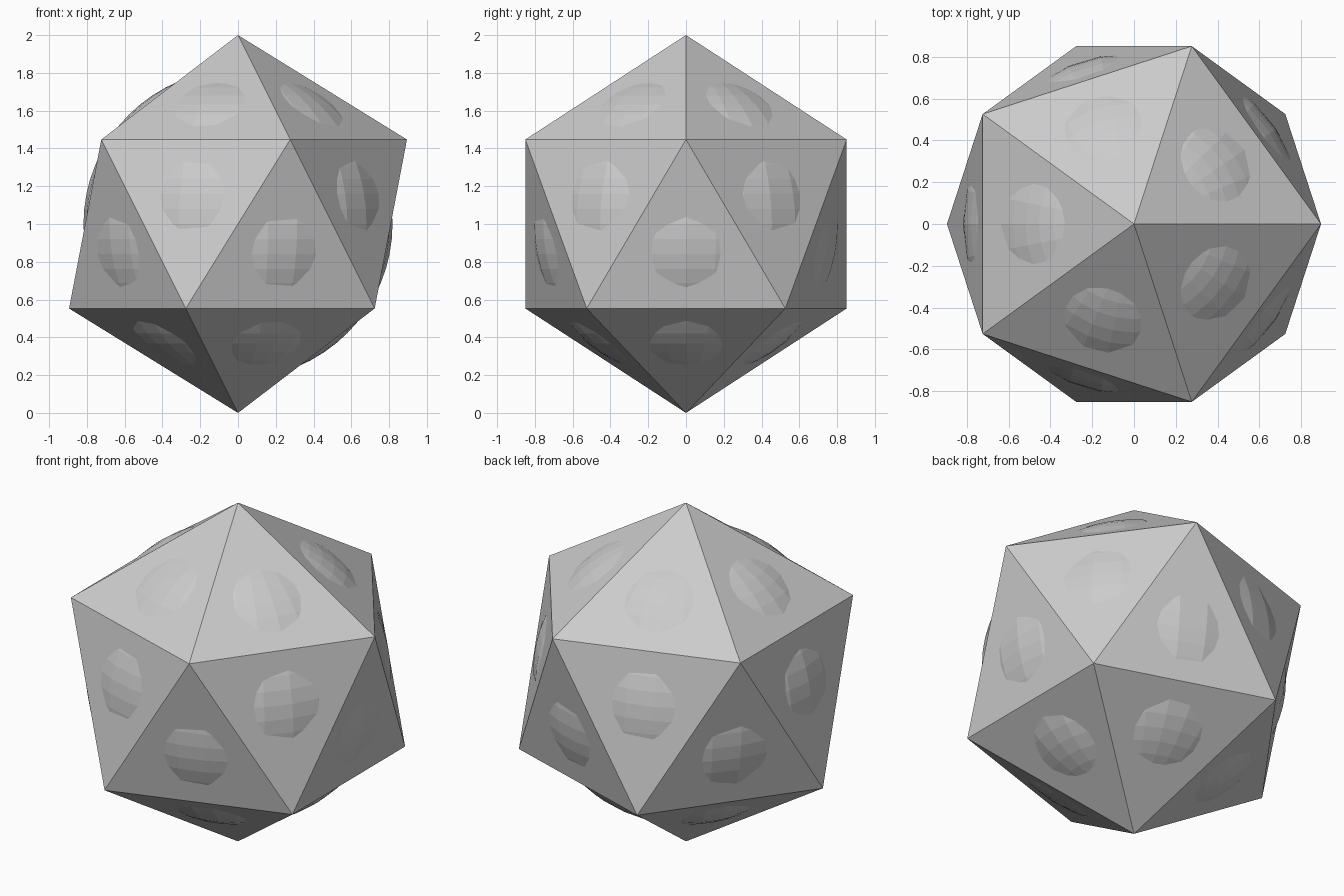
import bpy

if "Cube" in bpy.data.objects:
    bpy.data.objects.remove(bpy.data.objects["Cube"])

CENTRE = (0, 0, 1)

# twenty-sided outer shell
bpy.ops.mesh.primitive_ico_sphere_add(subdivisions=1, radius=1.0, location=CENTRE)
shell = bpy.context.object
shell.name = "icosahedron_shell"
bpy.ops.object.shade_flat()

# faceted ball inside, showing as a shallow dome through every face
bpy.ops.mesh.primitive_uv_sphere_add(segments=32, ring_count=32, radius=0.818, location=CENTRE)
ball = bpy.context.object
ball.name = "inner_ball"
bpy.ops.object.shade_flat()
